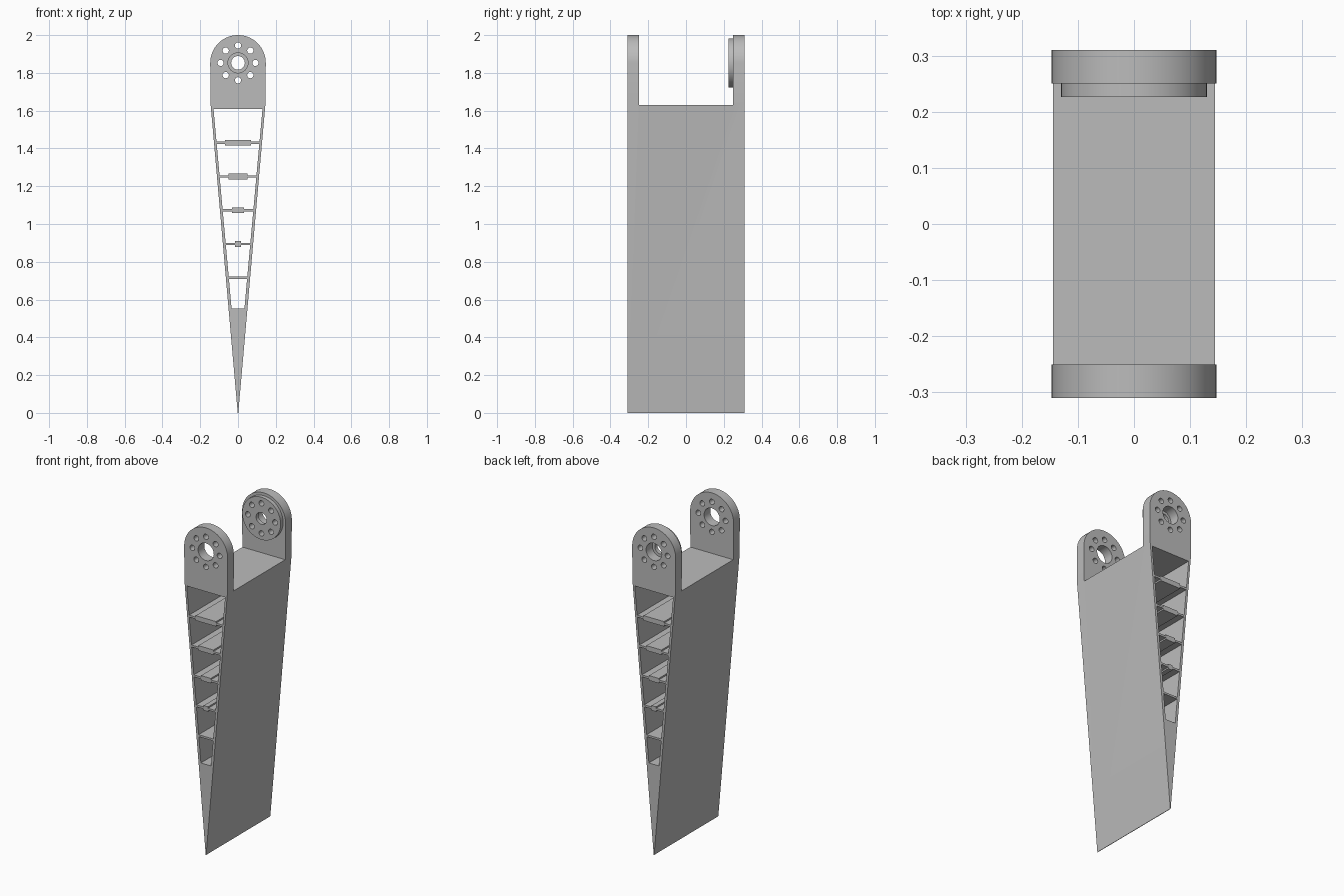
import bpy
import bmesh
from math import cos, sin, pi, radians

cube = bpy.data.objects.get("Cube")
if cube:
    bpy.data.objects.remove(cube, do_unlink=True)

GREY = (0.5, 0.5, 0.5, 1.0)
grey = bpy.data.materials.new("plain grey")
grey.use_nodes = True
grey.diffuse_color = GREY
grey.node_tree.nodes["Principled BSDF"].inputs["Base Color"].default_value = GREY

HALF_DEPTH = 0.31
PIVOT_Z = 1.853
EAR_R = 0.147
DECK_Z = 1.63


def circle(x, z, r, n, start=0.0, sweep=2 * pi, closed=True):
    steps = n if closed else n - 1
    return [(x + r * cos(start + sweep * i / steps),
             z + r * sin(start + sweep * i / steps)) for i in range(n)]


def extrude_profile(name, loops, y_front, y_back):
    """Fill an x-z outline (later loops are holes) and extrude it along y."""
    curve = bpy.data.curves.new(name + " profile", "CURVE")
    curve.dimensions = "2D"
    curve.fill_mode = "BOTH"
    curve.extrude = (y_back - y_front) / 2
    for loop in loops:
        spline = curve.splines.new("POLY")
        spline.points.add(len(loop) - 1)
        for point, (x, z) in zip(spline.points, loop):
            point.co = (x, z, 0, 1)
        spline.use_cyclic_u = True
    temp = bpy.data.objects.new("temp", curve)
    bpy.context.collection.objects.link(temp)
    graph = bpy.context.evaluated_depsgraph_get()
    mesh = bpy.data.meshes.new_from_object(temp.evaluated_get(graph))
    bpy.data.objects.remove(temp, do_unlink=True)
    bpy.data.curves.remove(curve)

    # Stand the profile upright and weld its caps to its sides
    bm = bmesh.new()
    bm.from_mesh(mesh)
    for v in bm.verts:
        x, z, depth = v.co
        v.co = (x, (y_front + y_back) / 2 - depth, z)
    bmesh.ops.remove_doubles(bm, verts=bm.verts, dist=1e-5)
    bmesh.ops.recalc_face_normals(bm, faces=bm.faces)
    bm.to_mesh(mesh)
    bm.free()
    mesh.materials.clear()
    mesh.materials.append(grey)
    mesh.name = name
    obj = bpy.data.objects.new(name, mesh)
    bpy.context.collection.objects.link(obj)
    return obj


def smooth(obj):
    bpy.ops.object.select_all(action="DESELECT")
    obj.select_set(True)
    bpy.context.view_layer.objects.active = obj
    bpy.ops.object.shade_smooth_by_angle(angle=radians(25))


def inner_half(z):
    return 0.034 + 0.0905 * (z - 0.553)


def cell(low, high, low_pad, high_pad):
    """Opening between two shelves, notched where their pads stick in."""
    step = 0.009
    right = [(inner_half(low), low), (inner_half(high), high)]
    if high_pad:
        right += [(high_pad, high), (high_pad, high - step)]
    if low_pad:
        right = [(low_pad, low + step), (low_pad, low)] + right
    return right + [(-x, z) for x, z in reversed(right)]


# Bolt pattern shared by the ears and the flange
bolts = [circle(0.092 * cos(k * pi / 4), PIVOT_Z + 0.092 * sin(k * pi / 4), 0.0165, 20)
         for k in range(8)]

# Tapered body with rounded ears, divided by shelves
outline = [(-0.146, 1.645), (-0.0015, 0), (0.0015, 0), (0.146, 1.645)]
outline += circle(0, PIVOT_Z, EAR_R, 49, 0, pi, closed=False)

shelf_half = 0.006
shelves = [(0.716 + 0.1785 * k, 0.018 * k - 0.003 if k else 0) for k in range(5)]
cells = []
low, low_pad = 0.553, 0
for z, pad in shelves:
    cells.append(cell(low, z - shelf_half, low_pad, pad))
    low, low_pad = z + shelf_half, pad
cells.append(cell(low, 1.61, low_pad, 0))

body = extrude_profile("tapered_body",
                       [outline, circle(0, PIVOT_Z, 0.053, 40)] + bolts + cells,
                       -HALF_DEPTH, HALF_DEPTH)

# Open the gap between the two ears
gap = extrude_profile("ear_gap_cutter",
                      [[(-0.3, DECK_Z), (0.3, DECK_Z), (0.3, 2.2), (-0.3, 2.2)]],
                      -0.25, 0.25)
gap.hide_render = True
cut = body.modifiers.new("ear gap", "BOOLEAN")
cut.operation = "DIFFERENCE"
cut.solver = "EXACT"
cut.object = gap
bpy.context.view_layer.objects.active = body
bpy.ops.object.modifier_apply(modifier=cut.name)
bpy.data.objects.remove(gap, do_unlink=True)
smooth(body)

# Round flange on the inside of the back ear
flange = extrude_profile("pivot_flange",
                         [circle(0, PIVOT_Z, 0.13, 64), circle(0, PIVOT_Z, 0.036, 32)] + bolts,
                         0.226, 0.25)
smooth(flange)
